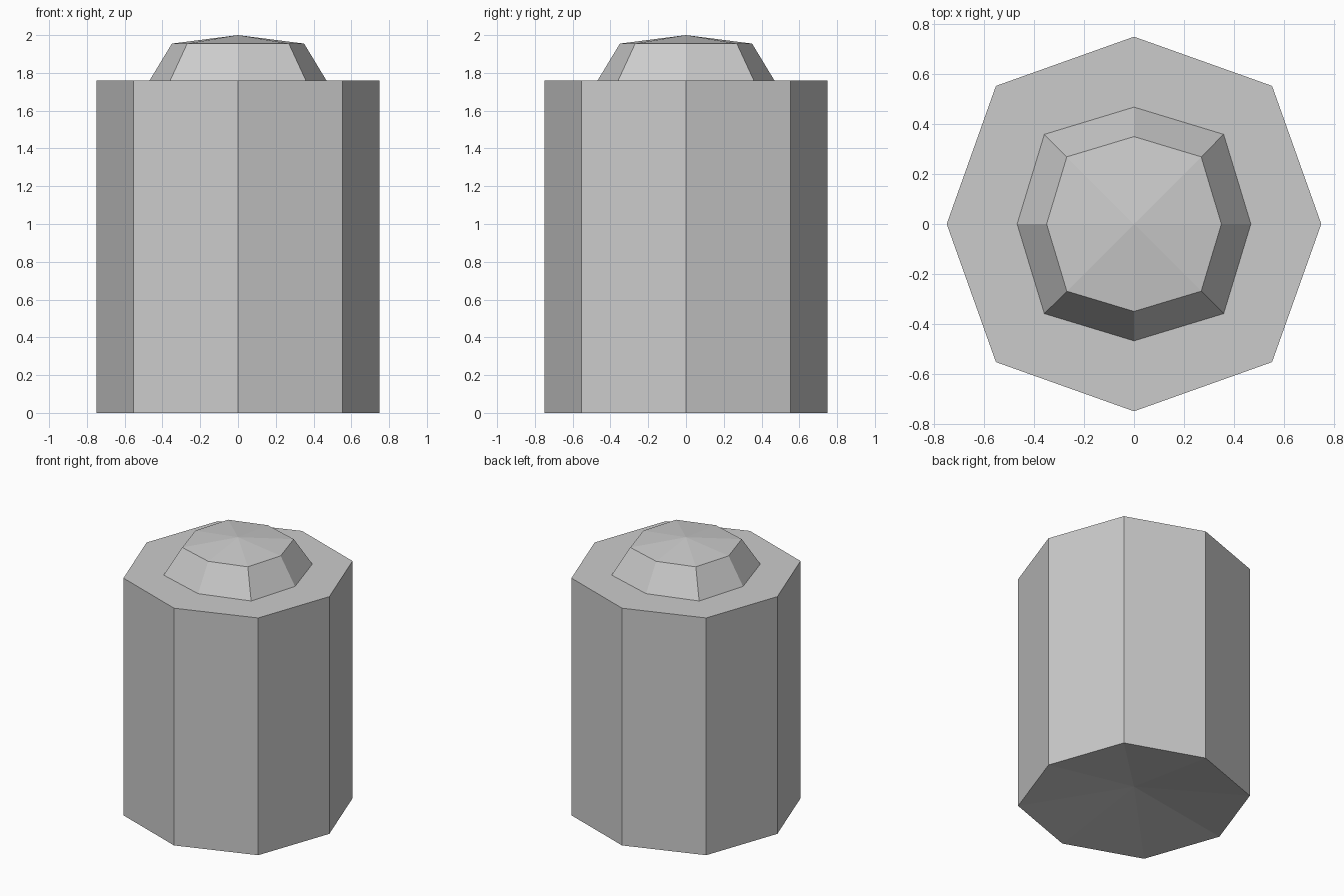
import bpy, bmesh, math

if "Cube" in bpy.data.objects:
    bpy.data.objects.remove(bpy.data.objects["Cube"])

SIDES = 8

def ring(bm, axis_r, diag, z):
    """Octagon ring: corners on the axes at axis_r, diagonal corners at (diag, diag)."""
    verts = []
    for i in range(SIDES):
        a = math.tau * i / SIDES
        r = axis_r if i % 2 == 0 else diag * math.sqrt(2)
        verts.append(bm.verts.new((r * math.cos(a), r * math.sin(a), z)))
    return verts

def fan(bm, verts, z):
    """Close a ring with triangles meeting at a centre point."""
    tip = bm.verts.new((0, 0, z))
    for i in range(SIDES):
        bm.faces.new((verts[i], verts[(i + 1) % SIDES], tip))

bm = bmesh.new()

# Outer wall, flat shoulder and sloped cap
profile = [(0.75, 0.553, 0), (0.75, 0.553, 1.76),
           (0.468, 0.359, 1.76), (0.35, 0.269, 1.955)]
rings = [ring(bm, *p) for p in profile]
for low, high in zip(rings, rings[1:]):
    for i in range(SIDES):
        j = (i + 1) % SIDES
        bm.faces.new((low[i], low[j], high[j], high[i]))

# Shallow recessed underside and low pointed top
fan(bm, rings[0], 0.11)
fan(bm, rings[-1], 2.0)

bmesh.ops.recalc_face_normals(bm, faces=bm.faces)
mesh = bpy.data.meshes.new("octagonal_canister")
bm.to_mesh(mesh)
bm.free()
bpy.context.collection.objects.link(bpy.data.objects.new("octagonal_canister", mesh))
